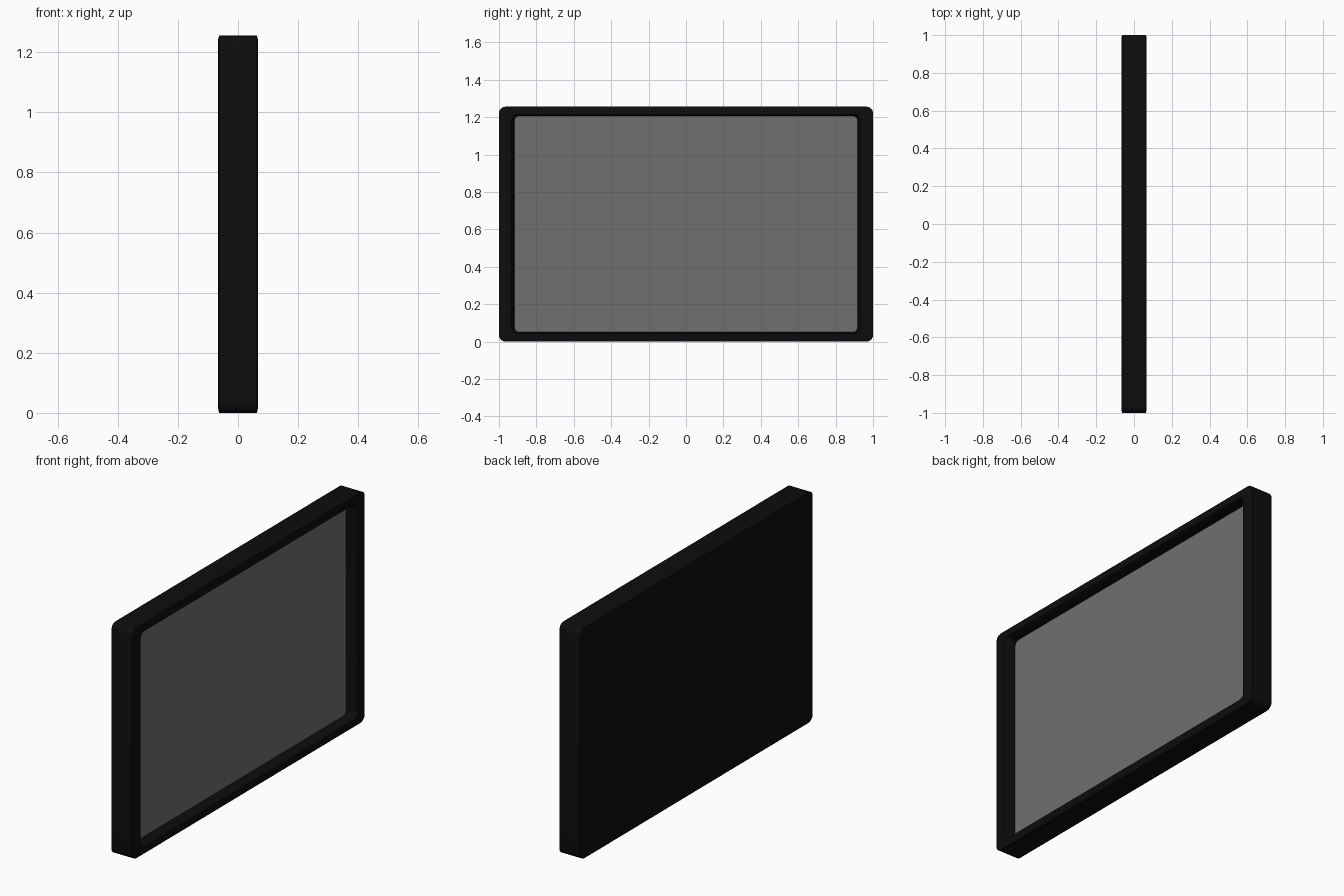
import bpy, bmesh, math

if "Cube" in bpy.data.objects:
    bpy.data.objects.remove(bpy.data.objects["Cube"])

W, H, D = 2.0, 1.256, 0.067   # width (y), height (z), half depth (x)
SEG = 5                       # steps per rounded corner


def loop(bm, x, hy, hz, r):
    """Rounded rectangle in the y-z plane, centred on mid height."""
    verts = []
    for k, (sy, sz) in enumerate([(1, 1), (-1, 1), (-1, -1), (1, -1)]):
        for i in range(SEG + 1):
            a = math.radians(90 * k + 90 * i / SEG)
            verts.append(bm.verts.new((x, sy * (hy - r) + r * math.cos(a),
                                       H / 2 + sz * (hz - r) + r * math.sin(a))))
    return verts


def build(name, sections, colour, cap_end):
    bm = bmesh.new()
    loops = [loop(bm, *s) for s in sections]
    for a, b in zip(loops, loops[1:]):
        n = len(a)
        for i in range(n):
            j = (i + 1) % n
            bm.faces.new((a[i], a[j], b[j], b[i]))
    bm.faces.new(loops[0][::-1])
    if cap_end:
        bm.faces.new(loops[-1])
    bmesh.ops.recalc_face_normals(bm, faces=bm.faces)
    me = bpy.data.meshes.new(name)
    bm.to_mesh(me)
    bm.free()
    ob = bpy.data.objects.new(name, me)
    bpy.context.collection.objects.link(ob)
    mat = bpy.data.materials.new(name + "_colour")
    mat.diffuse_color = (*colour, 1)
    mat.use_nodes = True
    mat.node_tree.nodes["Principled BSDF"].inputs["Base Color"].default_value = mat.diffuse_color
    me.materials.append(mat)
    bpy.ops.object.select_all(action='DESELECT')
    ob.select_set(True)
    bpy.context.view_layer.objects.active = ob
    bpy.ops.object.shade_smooth_by_angle(angle=math.radians(25))
    return ob


hy, hz = W / 2, H / 2
iy, iz = 0.917, 0.578         # visible panel half sizes

# Housing: back, outer wall, front bezel, then the recess down to its floor
build("housing", [
    (-D, hy - 0.018, hz - 0.018, 0.022),
    (-D + 0.004, hy, hz, 0.035),
    (D - 0.004, hy, hz, 0.035),
    (D, hy - 0.018, hz - 0.018, 0.022),
    (D, iy + 0.016, iz + 0.008, 0.030),
    (D - 0.008, iy + 0.012, iz + 0.004, 0.030),
    (D - 0.057, iy, iz, 0.025),
    (D - 0.062, iy, iz, 0.025),
], (0.004, 0.004, 0.004), True)

# Display panel at the bottom of the recess
build("screen", [
    (D - 0.061, iy - 0.0005, iz - 0.0005, 0.025),
    (D - 0.057, iy - 0.0005, iz - 0.0005, 0.025),
], (0.16, 0.16, 0.16), True)
